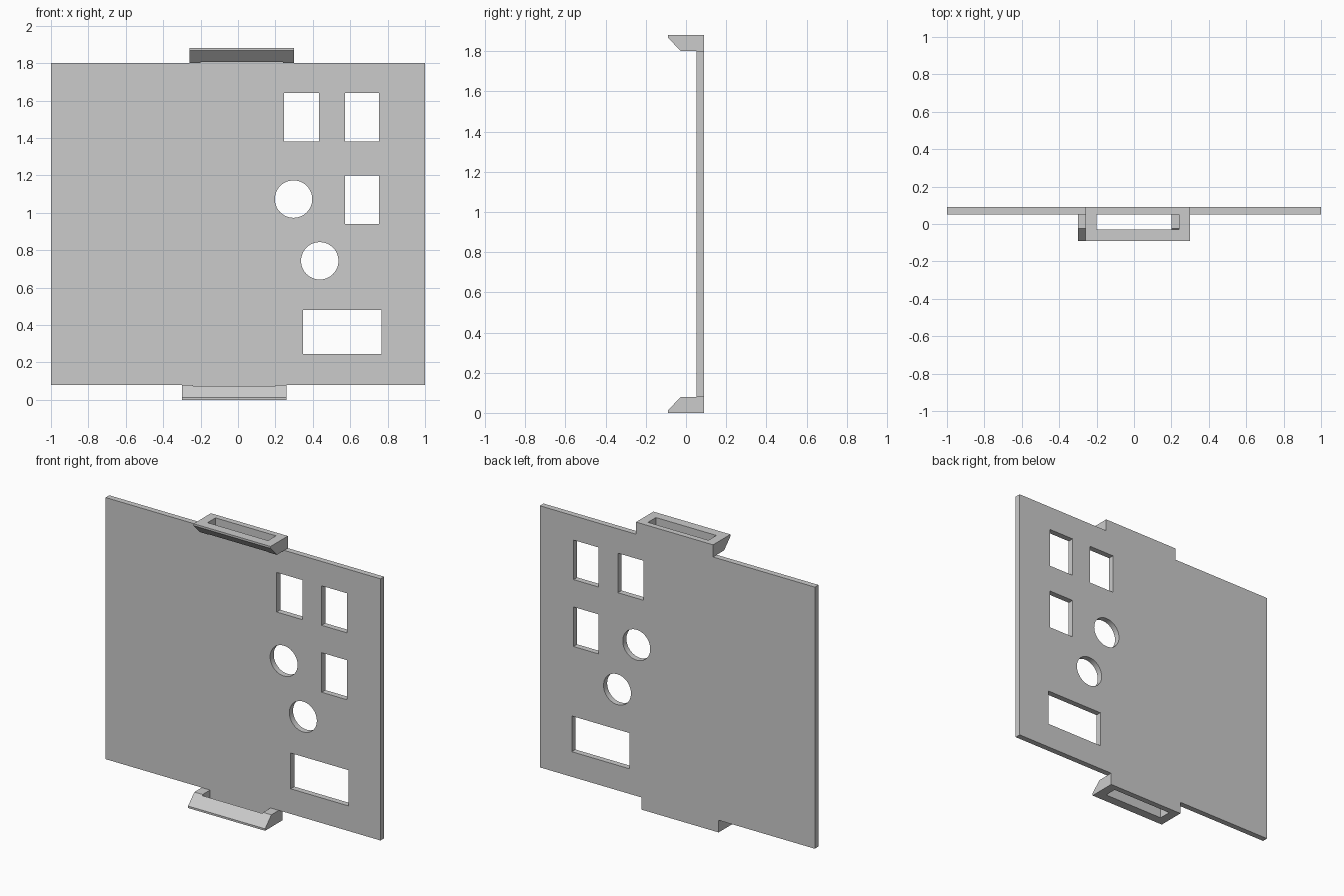
import bpy, bmesh, math
from mathutils import Vector

cube = bpy.data.objects.get("Cube")
if cube:
    bpy.data.objects.remove(cube, do_unlink=True)

grey = bpy.data.materials.new("plain grey")
grey.use_nodes = True
grey.diffuse_color = (0.6, 0.6, 0.6, 1)
grey.node_tree.nodes["Principled BSDF"].inputs["Base Color"].default_value = grey.diffuse_color


def prism(name, points, direction):
    """Extrude a flat outline along a direction into a closed solid."""
    bm = bmesh.new()
    face = bm.faces.new([bm.verts.new(p) for p in points])
    new = bmesh.ops.extrude_face_region(bm, geom=[face])["geom"]
    bmesh.ops.translate(bm, vec=Vector(direction),
                        verts=[v for v in new if isinstance(v, bmesh.types.BMVert)])
    bmesh.ops.recalc_face_normals(bm, faces=bm.faces)
    mesh = bpy.data.meshes.new(name)
    bm.to_mesh(mesh)
    bm.free()
    mesh.materials.append(grey)
    obj = bpy.data.objects.new(name, mesh)
    bpy.context.collection.objects.link(obj)
    return obj


def box(name, x0, x1, y0, y1, z0, z1):
    return prism(name, [(x0, y0, z0), (x1, y0, z0), (x1, y0, z1), (x0, y0, z1)], (0, y1 - y0, 0))


def combine(target, other, operation):
    """Apply a boolean and remove the second solid."""
    mod = target.modifiers.new(operation.lower(), "BOOLEAN")
    mod.operation, mod.solver, mod.object = operation, "EXACT", other
    bpy.context.view_layer.objects.active = target
    bpy.ops.object.modifier_apply(modifier=mod.name)
    bpy.data.objects.remove(other, do_unlink=True)


BACK, FRONT = 0.09, 0.052
HEIGHT, TAB = 1.88, 0.08

# Panel outline with a tongue at the top and bottom edge
top, low = HEIGHT - TAB, TAB
outline = [(-1, low), (-0.3, low), (-0.3, 0), (0.26, 0), (0.26, low), (1, low),
           (1, top), (0.3, top), (0.3, HEIGHT), (-0.26, HEIGHT), (-0.26, top), (-1, top)]
panel = prism("panel", [(x, FRONT, z) for x, z in outline], (0, BACK - FRONT, 0))

# Ramped clip tabs, each with a vertical slot; the top one is the bottom one turned over
profile = [(0.07, 0), (-0.09, 0), (-0.09, 0.013), (-0.025, TAB), (0.07, TAB)]
for name, side in (("bottom_tab", 1), ("top_tab", -1)):
    def level(z):
        return z if side == 1 else HEIGHT - z
    tab = prism(name, [(-0.3 * side, y, level(z)) for y, z in profile], (0.56 * side, 0, 0))
    combine(panel, tab, "UNION")
    x0, x1 = sorted((-0.24 * side, 0.2 * side))
    z0, z1 = sorted((level(-0.05), level(TAB + 0.05)))
    combine(panel, box("slot_cutter", x0, x1, -0.03, FRONT, z0, z1), "DIFFERENCE")

# Rectangular openings: left, right, bottom, top
for x0, x1, z0, z1 in ((0.245, 0.432, 1.38, 1.64), (0.572, 0.755, 1.38, 1.64),
                       (0.572, 0.755, 0.94, 1.2), (0.347, 0.768, 0.245, 0.48)):
    combine(panel, box("window_cutter", x0, x1, -0.2, 0.2, z0, z1), "DIFFERENCE")

# Round openings
for cx, cz in ((0.297, 1.073), (0.437, 0.743)):
    ring = [2 * math.pi * i / 48 for i in range(48)]
    hole = prism("hole_cutter", [(cx + 0.1 * math.cos(a), -0.2, cz + 0.1 * math.sin(a))
                                 for a in ring], (0, 0.4, 0))
    combine(panel, hole, "DIFFERENCE")

# Smooth hole walls, crisp edges elsewhere
bpy.ops.object.select_all(action="DESELECT")
panel.select_set(True)
bpy.context.view_layer.objects.active = panel
bpy.ops.object.shade_smooth_by_angle(angle=math.radians(30))
